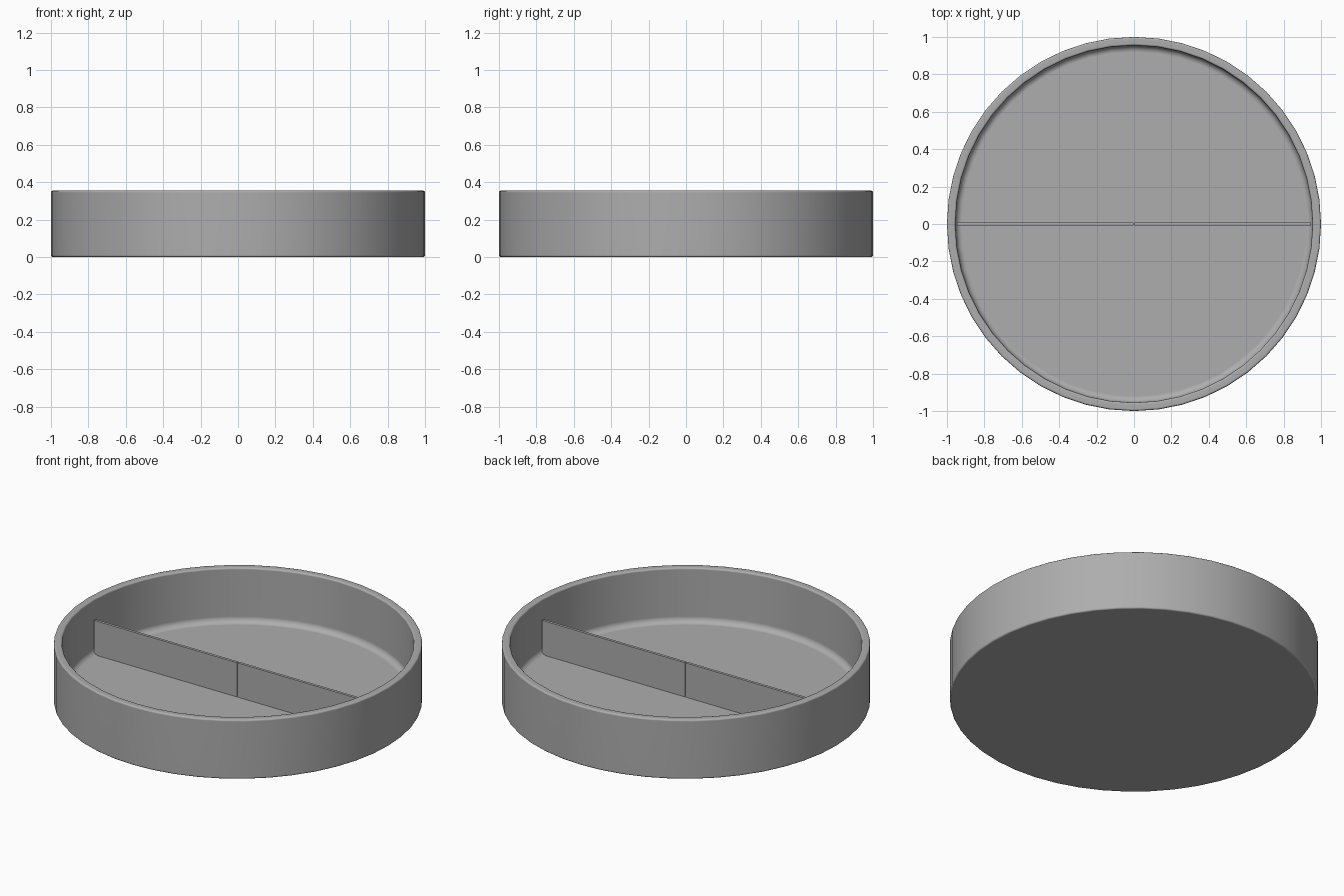
import bpy, bmesh, math

if "Cube" in bpy.data.objects:
    bpy.data.objects.remove(bpy.data.objects["Cube"])

SIDES = 48
H = 0.355       # dish height
FLOOR = 0.03    # floor top
WALL = 0.955    # inner wall radius

grey = bpy.data.materials.new("dark_grey")
grey.diffuse_color = (0.42, 0.42, 0.42, 1)
grey.use_nodes = True
grey.node_tree.nodes["Principled BSDF"].inputs["Base Color"].default_value = grey.diffuse_color


def arc(cx, cz, r, a0, a1, n):
    """Points of a rounded corner in the (radius, z) plane."""
    return [(cx + r * math.cos(math.radians(a0 + (a1 - a0) * i / n)),
             cz + r * math.sin(math.radians(a0 + (a1 - a0) * i / n)))
            for i in range(n + 1)]


def lathe(name, profile, sides):
    """Revolve a profile around z, capping both ends with flat discs."""
    bm = bmesh.new()
    rings = [[bm.verts.new((r * math.cos(2 * math.pi * k / sides),
                            r * math.sin(2 * math.pi * k / sides), z))
              for k in range(sides)] for r, z in profile]
    for a, b in zip(rings, rings[1:]):
        for k in range(sides):
            j = (k + 1) % sides
            bm.faces.new((a[k], a[j], b[j], b[k]))
    bm.faces.new(rings[0][::-1])
    bm.faces.new(rings[-1])
    bmesh.ops.recalc_face_normals(bm, faces=bm.faces)
    return finish(name, bm)


def finish(name, bm):
    mesh = bpy.data.meshes.new(name)
    bm.to_mesh(mesh)
    bm.free()
    mesh.materials.append(grey)
    ob = bpy.data.objects.new(name, mesh)
    bpy.context.collection.objects.link(ob)
    return ob


def box(name, lo, hi):
    bm = bmesh.new()
    bmesh.ops.create_cube(bm, size=1)
    for v in bm.verts:
        v.co = [(a + b) / 2 + c * (b - a) for a, b, c in zip(lo, hi, v.co)]
    return finish(name, bm)


# Round dish: eased base edge, eased rim, filleted inside floor
b, f = 0.01, 0.035
profile = (arc(1 - b, b, b, -90, 0, 3)
           + arc(1 - b, H - b, b, 0, 90, 3)
           + arc(WALL + b, H - b, b, 90, 180, 3)
           + arc(WALL - f, FLOOR + f, f, 0, -90, 5))
dish = lathe("dish", profile, SIDES)
bpy.context.view_layer.objects.active = dish
dish.select_set(True)
bpy.ops.object.shade_smooth_by_angle(angle=math.radians(40))
# Keep the large flat faces evenly shaded
weighted = dish.modifiers.new("weighted_normals", 'WEIGHTED_NORMAL')
weighted.keep_sharp = True

# Divider: two thin panels meeting in the middle
T, GAP = 0.008, 0.002
for side, x0, x1 in (("left", -0.947, -GAP), ("right", GAP, 0.947)):
    box("divider_" + side, (x0, -T, FLOOR - 0.005), (x1, T, 0.235))
